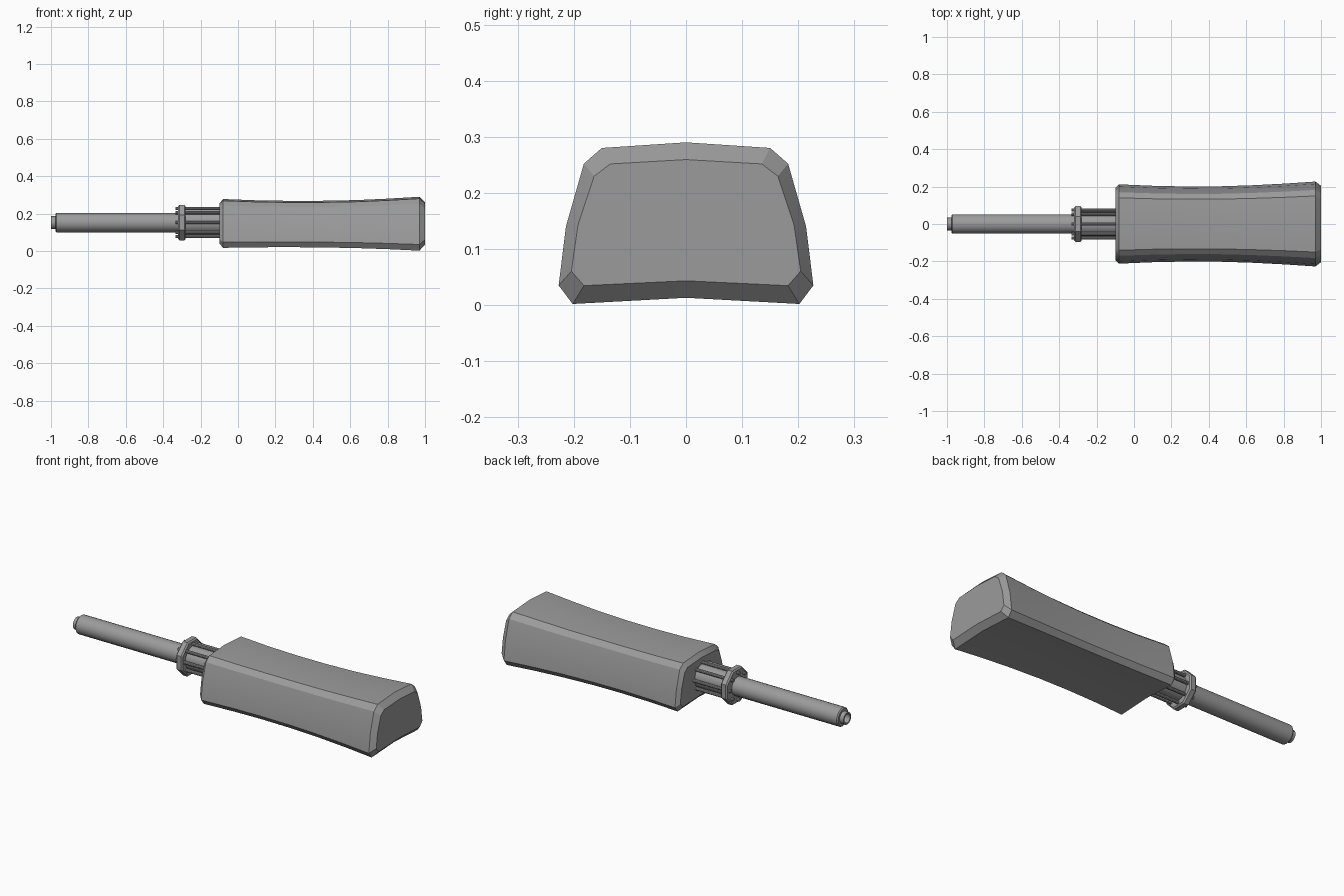
import bpy, bmesh, math

cube = bpy.data.objects.get("Cube")
if cube:
    bpy.data.objects.remove(cube, do_unlink=True)

grey = bpy.data.materials.new("plain grey")
grey.use_nodes = True
colour = (0.33, 0.33, 0.33, 1)
grey.diffuse_color = colour
grey.node_tree.nodes["Principled BSDF"].inputs["Base Color"].default_value = colour

AXIS_Z = 0.152


def loft(name, rings, smooth_angle=30):
    """Skin a row of closed rings and cap both ends."""
    bm = bmesh.new()
    loops = [[bm.verts.new(p) for p in ring] for ring in rings]
    n = len(loops[0])
    for a, b in zip(loops, loops[1:]):
        for i in range(n):
            j = (i + 1) % n
            bm.faces.new((a[i], a[j], b[j], b[i]))
    bm.faces.new(loops[0])
    bm.faces.new(loops[-1])
    bmesh.ops.recalc_face_normals(bm, faces=bm.faces)
    mesh = bpy.data.meshes.new(name)
    bm.to_mesh(mesh)
    bm.free()
    mesh.materials.append(grey)
    obj = bpy.data.objects.new(name, mesh)
    bpy.context.collection.objects.link(obj)
    bpy.ops.object.select_all(action='DESELECT')
    obj.select_set(True)
    bpy.context.view_layer.objects.active = obj
    bpy.ops.object.shade_smooth_by_angle(angle=math.radians(smooth_angle))
    return obj


def turned(name, profile, sides, y=0, z=AXIS_Z, twist=0.0):
    """Revolve (x, radius) pairs about a line parallel to x."""
    angles = [math.tau * (i + twist) / sides for i in range(sides)]
    return loft(name, [[(x, y + r * math.cos(a), z + r * math.sin(a)) for a in angles]
                       for x, r in profile])


# Housing: one cross-section, swept with a slight waist and bevelled ends
half = [(0, 0.29), (0.15, 0.28), (0.182, 0.252), (0.214, 0.14),
        (0.227, 0.035), (0.202, 0.002), (0, 0.013)]
section = half + [(-y, z) for y, z in reversed(half[1:-1])]


def housing_ring(x, width, height, centre):
    return [(x, y * width, centre + (z - 0.146) * height) for y, z in section]


stations = [(-0.08, 0.934, 0.906, 0.1475), (0.1, 0.9, 0.872, 0.1455),
            (0.27, 0.884, 0.86, 0.1445), (0.45, 0.886, 0.866, 0.144),
            (0.63, 0.912, 0.89, 0.144), (0.8, 0.95, 0.937, 0.145),
            (0.97, 1, 1, 0.146)]
rings = [housing_ring(-0.1, 0.85, 0.74, 0.1475)]
rings += [housing_ring(*s) for s in stations]
rings.append(housing_ring(1.0, 0.9, 0.78, 0.147))
loft("housing", rings, 25)

# Barrel with a narrower hollow tip
turned("barrel", [(-0.09, 0.052), (-0.97, 0.052), (-0.976, 0.046), (-0.976, 0.034),
                  (-1, 0.034), (-1, 0.025), (-0.95, 0.025)], 24)

# Collar core and octagonal flange
turned("collar_core", [(-0.29, 0.066), (-0.09, 0.066)], 24)
turned("flange", [(-0.32, 0.095), (-0.313, 0.103), (-0.287, 0.103), (-0.28, 0.095)],
       8, twist=0.5)

# Tie rods around the collar, with bolt ends on the flange
for i in range(8):
    a = math.tau * i / 8
    y, z = 0.075 * math.cos(a), AXIS_Z + 0.075 * math.sin(a)
    turned(f"tie_rod_{i + 1}", [(-0.333, 0.009), (-0.09, 0.009)], 10, y, z)
